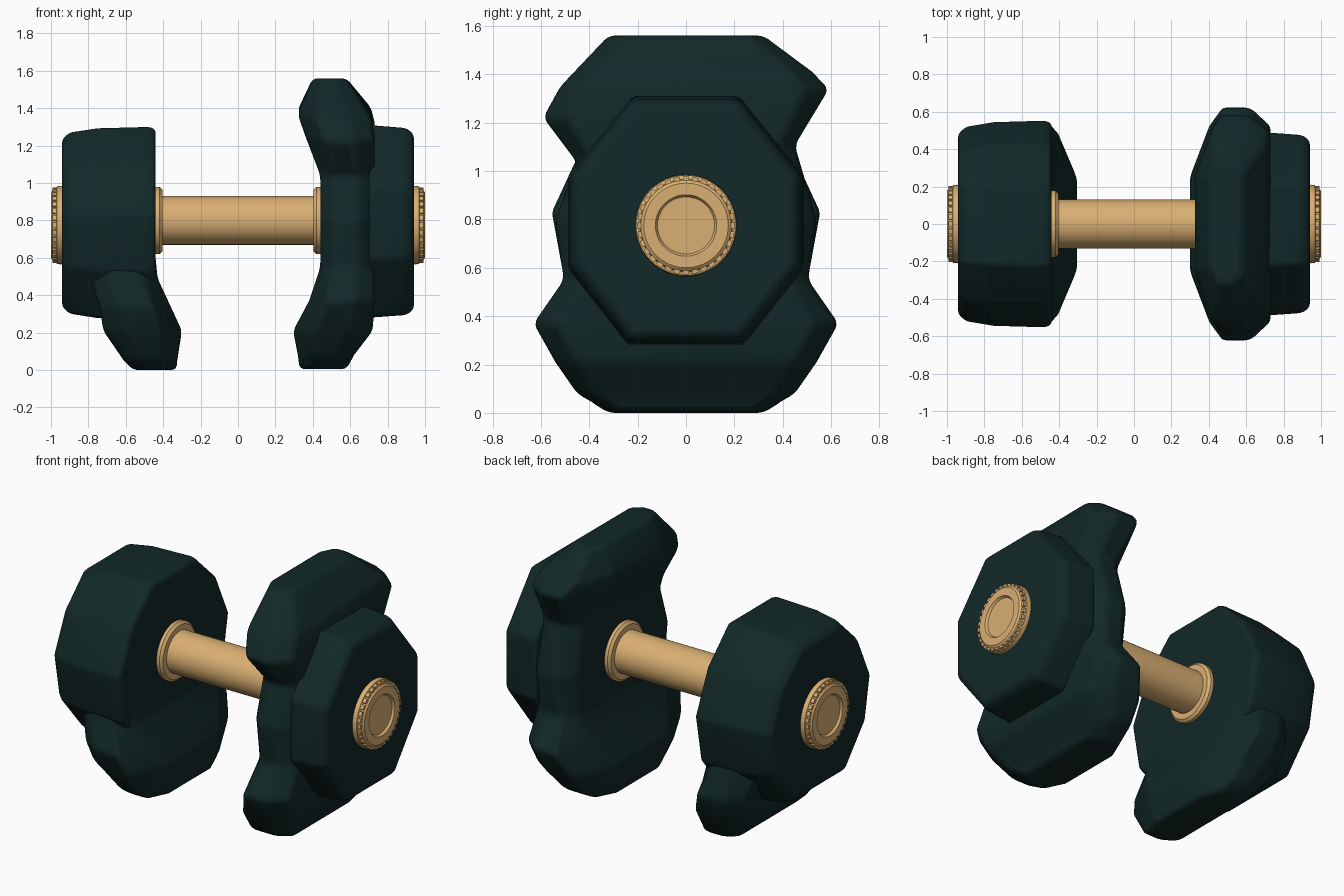
import bpy, bmesh
from math import sin, cos, pi, radians
from mathutils import Matrix

if "Cube" in bpy.data.objects:
    bpy.data.objects.remove(bpy.data.objects["Cube"], do_unlink=True)


def material(name, rgb):
    m = bpy.data.materials.new(name)
    m.use_nodes = True
    m.diffuse_color = (*rgb, 1)
    m.node_tree.nodes["Principled BSDF"].inputs["Base Color"].default_value = (*rgb, 1)
    return m


GREEN = material("dark green", (0.006, 0.021, 0.021))
TAN = material("warm tan", (0.70, 0.43, 0.17))


def finish(name, bm, mat, bevel=0, angle=35):
    bmesh.ops.recalc_face_normals(bm, faces=bm.faces)
    me = bpy.data.meshes.new(name)
    bm.to_mesh(me)
    bm.free()
    me.materials.append(mat)
    ob = bpy.data.objects.new(name, me)
    bpy.context.collection.objects.link(ob)
    if bevel:
        b = ob.modifiers.new("soft edges", "BEVEL")
        b.width, b.segments = bevel, 3
        b.limit_method, b.angle_limit = "ANGLE", radians(14)
    bpy.ops.object.select_all(action="DESELECT")
    ob.select_set(True)
    bpy.context.view_layer.objects.active = ob
    bpy.ops.object.shade_smooth_by_angle(angle=radians(angle))
    return ob


def loft(name, rings, mat, bevel=0, angle=35):
    """Skin closed rings of equal length and cap both ends."""
    bm = bmesh.new()
    rows = [[bm.verts.new(p) for p in r] for r in rings]
    n = len(rows[0])
    for a, b in zip(rows, rows[1:]):
        for i in range(n):
            j = (i + 1) % n
            bm.faces.new((a[i], a[j], b[j], b[i]))
    bm.faces.new(rows[0])
    bm.faces.new(rows[-1])
    return finish(name, bm, mat, bevel, angle)


def lathe(name, profile, cz, side=1, n=48):
    """Revolve (x, radius) pairs about a sideways axis at height cz."""
    rings = [[(side * x, r * cos(2 * pi * i / n), cz + r * sin(2 * pi * i / n))
              for i in range(n)] for x, r in profile]
    return loft(name, rings, TAN)


def prism(name, half, sections, cz):
    """Faceted plate: half outline (y, z), scaled at each (x, scale)."""
    outline = half + [(-y, z) for y, z in reversed(half)]
    rings = [[(x, y * s, cz + (z - cz) * s) for y, z in outline] for x, s in sections]
    return loft(name, rings, GREEN, 0.02)


def lobes(name, levels, side):
    """Stacked horizontal sections: z, inner x, outer x, half width, inner width, tilt."""
    rings = []
    for z, xi, xo, w, wi, tilt in levels:
        d = xo - xi
        half = [(xi, wi), (xi + 0.26 * d, w), (xi + 0.7 * d, w), (xo, w * 0.84)]
        ring = half + [(x, -y) for x, y in reversed(half)]
        rings.append([(side * x, y, z + tilt * y) for x, y in ring])
    return loft(name, rings, GREEN, 0.025)


# Left weight: waisted plate with a lobe above and below
lobes("left_inner_weight", [
    (0.005, 0.33, 0.58, 0.32, 0.20, 0),
    (0.08, 0.32, 0.62, 0.45, 0.24, 0),
    (0.21, 0.295, 0.72, 0.54, 0.25, 0),
    (0.37, 0.38, 0.73, 0.63, 0.36, 0),
    (0.55, 0.44, 0.73, 0.505, 0.42, 0),
    (0.80, 0.44, 0.73, 0.54, 0.45, 0),
    (1.07, 0.44, 0.73, 0.45, 0.38, 0.08),
    (1.28, 0.36, 0.73, 0.59, 0.32, 0.1),
    (1.38, 0.32, 0.71, 0.52, 0.25, 0.06),
    (1.56, 0.40, 0.58, 0.32, 0.24, 0)], 1)

# Left weight: outer octagonal cap
prism("left_outer_cap",
      [(0.22, 1.31), (0.49, 0.98), (0.49, 0.60), (0.24, 0.28)],
      [(0.70, 1.0), (0.90, 0.97), (0.94, 0.91)], 0.77)

# Right weight: thick faceted block
prism("right_block",
      [(0.22, 1.30), (0.43, 1.10), (0.555, 0.83), (0.50, 0.53), (0.28, 0.27)],
      [(-0.44, 0.97), (-0.47, 1.0), (-0.75, 0.985), (-0.90, 0.94), (-0.94, 0.87)], 0.80)

# Right weight: foot flaring inward below the block
lobes("right_foot", [
    (0.0, 0.33, 0.56, 0.32, 0.20, 0),
    (0.05, 0.325, 0.61, 0.40, 0.22, 0),
    (0.21, 0.30, 0.72, 0.50, 0.24, 0),
    (0.34, 0.36, 0.74, 0.55, 0.34, 0),
    (0.49, 0.43, 0.79, 0.50, 0.42, 0),
    (0.70, 0.45, 0.79, 0.46, 0.40, 0)], -1)

# Handle bar
lathe("handle", [(-0.46, 0.13), (0.46, 0.13)], 0.80)

# Collars and end knobs on both sides
for label, side in (("left", 1), ("right", -1)):
    lathe(label + "_collar", [(0.48, 0.18), (0.42, 0.18), (0.405, 0.165), (0.405, 0.12)],
          0.80, side)
    lathe(label + "_knob", [(0.91, 0.205), (0.95, 0.21), (0.968, 0.207), (0.974, 0.192),
                            (0.99, 0.188), (1.0, 0.175), (1.0, 0.127), (0.986, 0.118)],
          0.775, side)
    # Ring of grip teeth
    bm = bmesh.new()
    count = 32
    for i in range(count):
        turn = (Matrix.Translation((side * 0.979, 0, 0.775))
                @ Matrix.Rotation(2 * pi * i / count, 4, "X")
                @ Matrix.Translation((0, 0, 0.191))
                @ Matrix.Diagonal((0.024, 0.026, 0.022, 1)))
        bmesh.ops.create_cube(bm, size=1, matrix=turn)
    finish(label + "_grip_teeth", bm, TAN)
